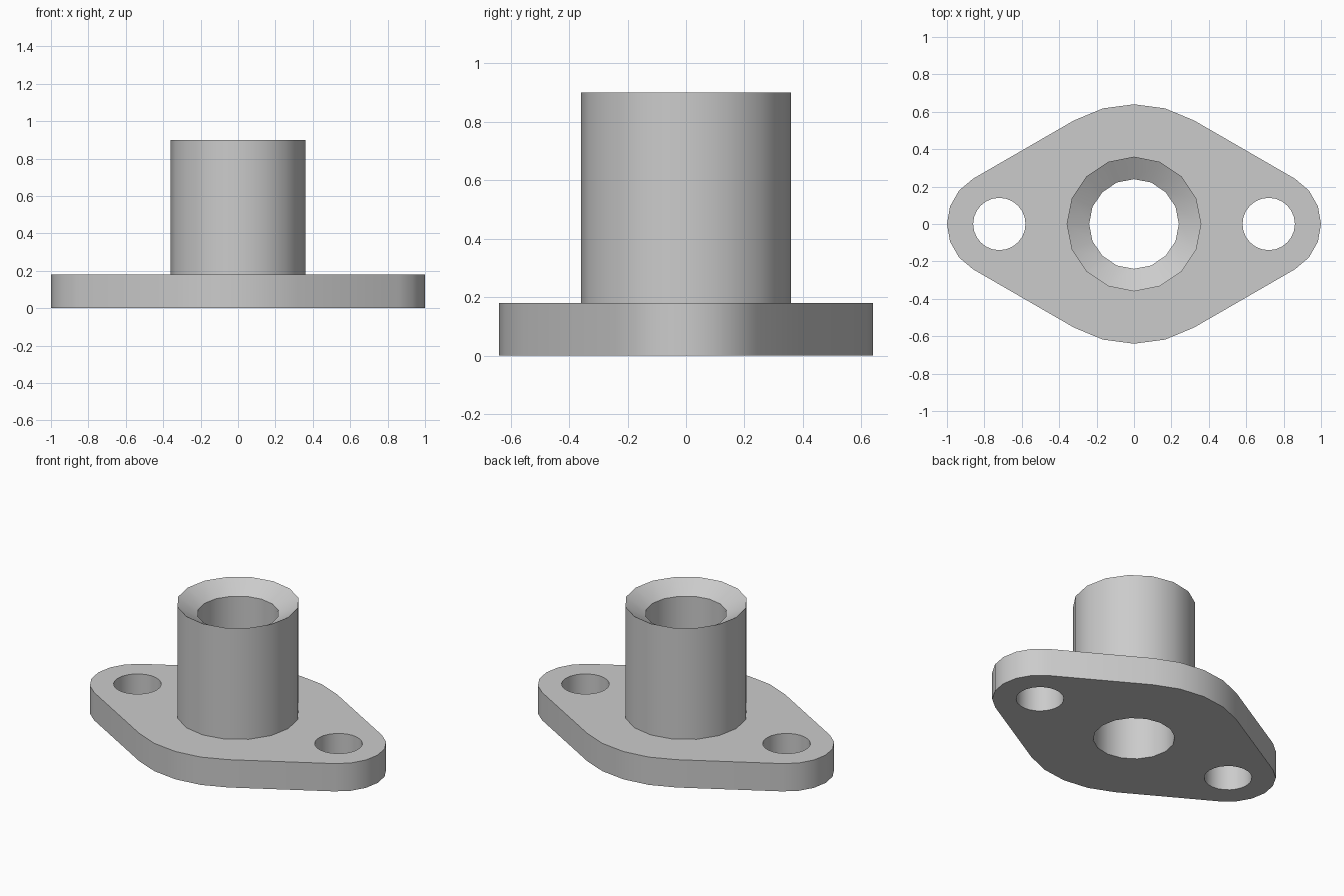
import bpy
import bmesh
from math import cos, sin, radians, tau
from mathutils import Vector

cube = bpy.data.objects.get("Cube")
if cube:
    bpy.data.objects.remove(cube)

PLATE_H, TOP_H = 0.18, 0.90
BOSS_R, BORE_R, HOLE_R = 0.36, 0.24, 0.14
HOLE_X, END_R, MID_R = 0.72, 0.28, 0.64
CHAMFER = 0.07
BOSS_SIDES, HOLE_SIDES = 16, 24

grey = bpy.data.materials.new("plain grey")
grey.use_nodes = True
colour = (0.6, 0.6, 0.6, 1)
grey.diffuse_color = colour
grey.node_tree.nodes["Principled BSDF"].inputs["Base Color"].default_value = colour


def arc(cx, r, start, end, steps):
    """Points along an arc centred on the x axis, angles in degrees."""
    angles = [radians(start + (end - start) * i / steps) for i in range(steps + 1)]
    return [(cx + r * cos(a), r * sin(a)) for a in angles]


def circle(cx, r, sides):
    return arc(cx, r, 0, 360, sides)[:-1]


def finish(bm, name):
    bmesh.ops.recalc_face_normals(bm, faces=bm.faces)
    mesh = bpy.data.meshes.new(name)
    bm.to_mesh(mesh)
    bm.free()
    mesh.materials.append(grey)
    obj = bpy.data.objects.new(name, mesh)
    bpy.context.collection.objects.link(obj)
    bpy.ops.object.select_all(action="DESELECT")
    obj.select_set(True)
    bpy.context.view_layer.objects.active = obj
    bpy.ops.object.shade_smooth_by_angle(angle=radians(30))
    return obj


# Flange plate: rounded diamond outline with bore and two bolt holes
outline = (arc(HOLE_X, END_R, -60, 60, 6) + arc(0, MID_R, 60, 120, 4)
           + arc(-HOLE_X, END_R, 120, 240, 6) + arc(0, MID_R, 240, 300, 4))
loops = [outline, circle(0, BORE_R, BOSS_SIDES),
         circle(HOLE_X, HOLE_R, HOLE_SIDES), circle(-HOLE_X, HOLE_R, HOLE_SIDES)]
bm = bmesh.new()
for loop in loops:
    verts = [bm.verts.new((x, y, 0)) for x, y in loop]
    for a, b in zip(verts, verts[1:] + verts[:1]):
        bm.edges.new((a, b))
bmesh.ops.triangle_fill(bm, use_beauty=True, edges=bm.edges[:], normal=Vector((0, 0, 1)))
extruded = bmesh.ops.extrude_face_region(bm, geom=bm.faces[:], use_keep_orig=True)
top = [g for g in extruded["geom"] if isinstance(g, bmesh.types.BMVert)]
bmesh.ops.translate(bm, verts=top, vec=(0, 0, PLATE_H))
finish(bm, "flange_plate")

# Boss: tube with a countersunk mouth, its bore continuing through the plate
profile = [(BOSS_R, PLATE_H), (BOSS_R, TOP_H),
           (BORE_R, TOP_H - CHAMFER), (BORE_R, PLATE_H)]
bm = bmesh.new()
rings = [[bm.verts.new((x, y, z)) for x, y in circle(0, r, BOSS_SIDES)]
         for r, z in profile]
for low, high in zip(rings, rings[1:] + rings[:1]):
    for i in range(BOSS_SIDES):
        j = (i + 1) % BOSS_SIDES
        bm.faces.new((low[i], low[j], high[j], high[i]))
finish(bm, "boss_tube")
